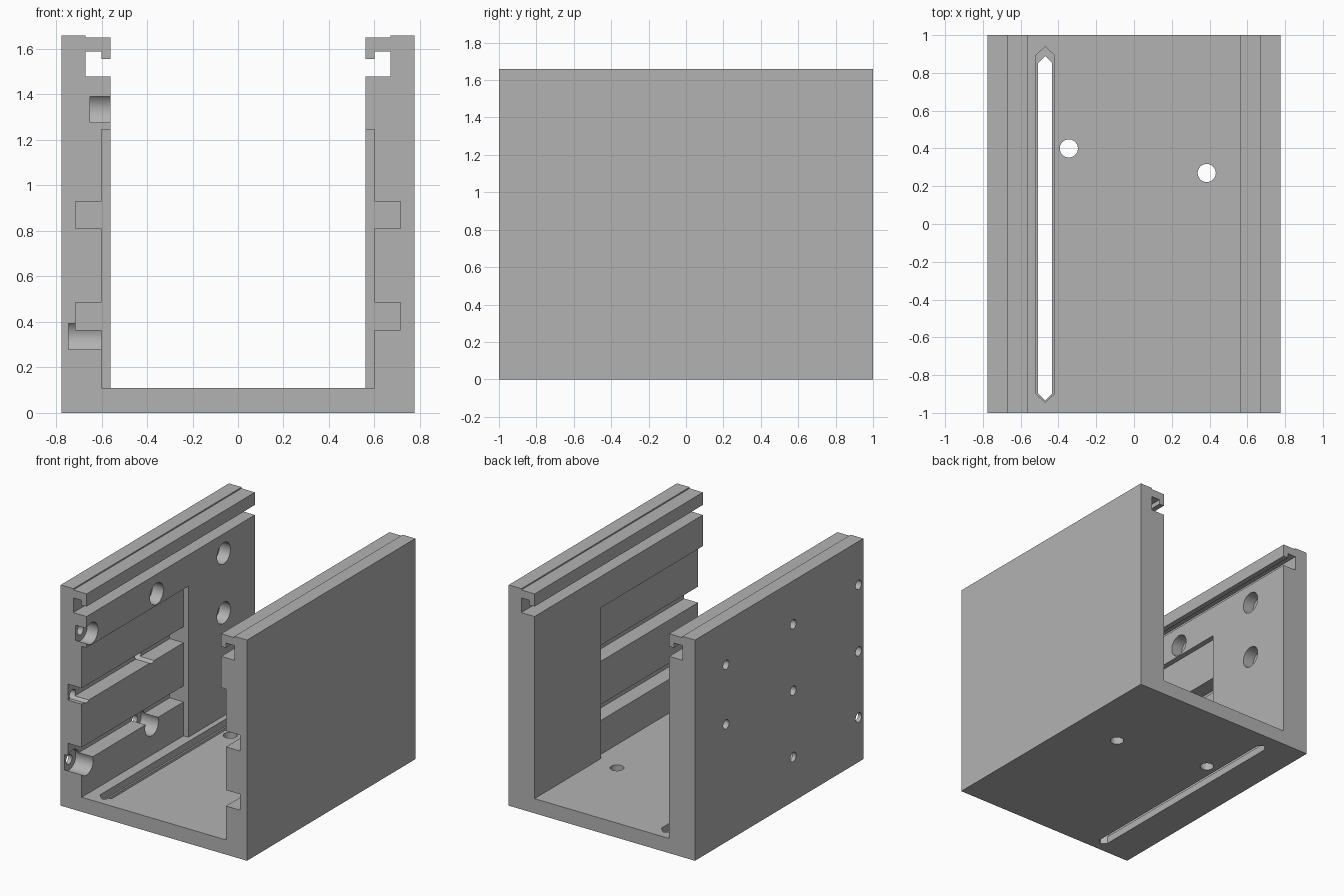
import bpy
import bmesh
import math
from mathutils import Matrix

cube = bpy.data.objects.get("Cube")
if cube:
    bpy.data.objects.remove(cube, do_unlink=True)

# Single plain grey
grey = bpy.data.materials.new("plain_grey")
grey.use_nodes = True
colour = (0.45, 0.45, 0.45, 1)
grey.diffuse_color = colour
grey.node_tree.nodes["Principled BSDF"].inputs["Base Color"].default_value = colour


def finish(name, bm):
    bmesh.ops.recalc_face_normals(bm, faces=bm.faces)
    mesh = bpy.data.meshes.new(name)
    bm.to_mesh(mesh)
    bm.free()
    mesh.materials.append(grey)
    obj = bpy.data.objects.new(name, mesh)
    bpy.context.scene.collection.objects.link(obj)
    return obj


def prism(name, points, depth):
    """Extrude a closed outline of 3D points along a vector."""
    bm = bmesh.new()
    face = bm.faces.new([bm.verts.new(p) for p in points])
    grown = bmesh.ops.extrude_face_region(bm, geom=[face], use_keep_orig=True)
    verts = [v for v in grown["geom"] if isinstance(v, bmesh.types.BMVert)]
    bmesh.ops.translate(bm, verts=verts, vec=depth)
    return finish(name, bm)


def box(name, x, y, z):
    outline = [(x[0], y[0], z[0]), (x[1], y[0], z[0]), (x[1], y[0], z[1]), (x[0], y[0], z[1])]
    return prism(name, outline, (0, y[1] - y[0], 0))


def drill(name, axis, a, b, start, end, radius):
    """Cylinder along x at (y, z) = (a, b), or along z at (x, y) = (a, b)."""
    bm = bmesh.new()
    bmesh.ops.create_cone(bm, cap_ends=True, segments=32, radius1=radius,
                          radius2=radius, depth=end - start)
    mid = (start + end) / 2
    if axis == "X":
        matrix = Matrix.Translation((mid, a, b)) @ Matrix.Rotation(math.pi / 2, 4, "Y")
    else:
        matrix = Matrix.Translation((a, b, mid))
    bmesh.ops.transform(bm, matrix=matrix, verts=bm.verts)
    return finish(name, bm)


# U-shaped channel with a hooked lip along the top of each wall
half = [(0.775, 0), (0.775, 1.66), (0.67, 1.66), (0.67, 1.65), (0.56, 1.65),
        (0.56, 1.555), (0.6, 1.555), (0.6, 1.59), (0.67, 1.59), (0.67, 1.48),
        (0.56, 1.48), (0.56, 0.11)]
outline = half + [(-x, z) for x, z in reversed(half)]
channel = prism("channel_body", [(x, -1, z) for x, z in outline], (0, 2, 0))

cutters = []
# Shallow recess and two rail grooves in the front part of each wall
recess_half = [(0.5, 0.11), (0.6, 0.11)]
for low, high in ((0.365, 0.485), (0.81, 0.93)):
    recess_half += [(0.6, low), (0.715, low), (0.715, high), (0.6, high)]
recess_half += [(0.6, 1.245), (0.5, 1.245)]
for side in (-1, 1):
    points = [(side * x, -1.1, z) for x, z in recess_half]
    cutters.append(prism("recess_cutter", points, (0, 1.31, 0)))

# Screw holes in one wall: y, z, and depth of the wide bore (None for no bore)
screws = [(-0.944, 0.335, -0.745), (-0.944, 0.833, None), (-0.944, 1.333, -0.65),
          (-0.167, 0.335, -0.745), (-0.167, 0.833, None), (-0.167, 1.333, -0.65),
          (0.63, 0.885, -0.65), (0.63, 1.333, -0.65)]
for y, z, bore in screws:
    cutters.append(drill("screw_cutter", "X", y, z, -0.9, -0.5, 0.035))
    if bore:
        cutters.append(drill("bore_cutter", "X", y, z, bore, -0.5, 0.08))

# Two round holes in the floor
for x, y in ((-0.345, 0.4), (0.385, 0.27)):
    cutters.append(drill("floor_hole_cutter", "Z", x, y, -0.1, 0.2, 0.048))


# Long stepped slot in the floor with pointed ends
def slot(width, back, front, tip, bottom):
    x = -0.47
    points = [(x - width, front + tip, bottom), (x, front, bottom), (x + width, front + tip, bottom),
              (x + width, back - tip, bottom), (x, back, bottom), (x - width, back - tip, bottom)]
    cutters.append(prism("slot_cutter", points, (0, 0, 0.2 - bottom)))


slot(0.05, 0.94, -0.945, 0.048, 0.055)
slot(0.037, 0.89, -0.935, 0.037, -0.1)

# Cut everything out of the channel, then drop the cutters
for cutter in cutters:
    mod = channel.modifiers.new(cutter.name, "BOOLEAN")
    mod.operation = "DIFFERENCE"
    mod.solver = "EXACT"
    mod.object = cutter
bpy.context.view_layer.update()
graph = bpy.context.evaluated_depsgraph_get()
cut_mesh = bpy.data.meshes.new_from_object(channel.evaluated_get(graph))
channel.modifiers.clear()
channel.data = cut_mesh
for cutter in cutters:
    bpy.data.objects.remove(cutter, do_unlink=True)

# Smooth bores, crisp edges
bpy.ops.object.select_all(action="DESELECT")
channel.select_set(True)
bpy.context.view_layer.objects.active = channel
bpy.ops.object.shade_smooth_by_angle(angle=math.radians(30))
